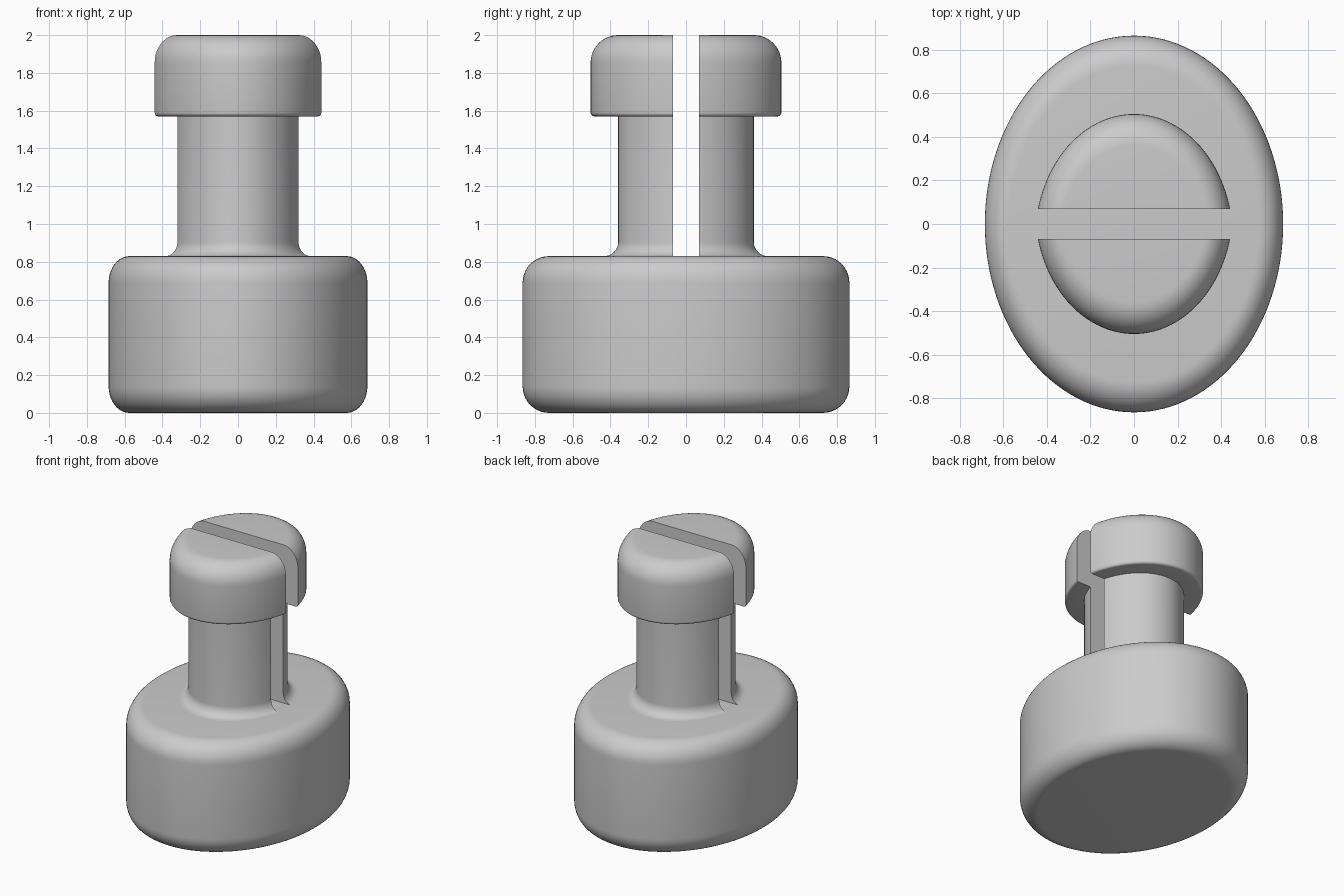
import bpy, bmesh, math
from mathutils import Vector

cube = bpy.data.objects.get("Cube")
if cube:
    bpy.data.objects.remove(cube, do_unlink=True)

SQUASH = 0.792      # width / depth of every oval section
SLOT = 0.07         # half width of the slot
SHIFT = 0.069       # each prong sits this much closer to the centre
SEGMENTS = 128

grey = bpy.data.materials.new("plain grey")
grey.use_nodes = True
grey.diffuse_color = (0.6, 0.6, 0.6, 1)
grey.node_tree.nodes["Principled BSDF"].inputs["Base Color"].default_value = (0.6, 0.6, 0.6, 1)


def arc(r, z, radius, start, end, steps=10):
    """Profile points (radius, height) along a fillet, angles in degrees."""
    angles = [math.radians(start + (end - start) * i / steps) for i in range(steps + 1)]
    return [(r + radius * math.cos(a), z + radius * math.sin(a)) for a in angles]


def revolve(profile):
    """Turn a profile around z and squash it into an oval solid."""
    bm = bmesh.new()
    verts = [bm.verts.new((0, r, z)) for r, z in profile]
    edges = [bm.edges.new(pair) for pair in zip(verts, verts[1:])]
    bmesh.ops.spin(bm, geom=verts + edges, axis=(0, 0, 1), cent=(0, 0, 0),
                   angle=math.tau, steps=SEGMENTS, use_duplicate=False)
    bmesh.ops.remove_doubles(bm, verts=bm.verts, dist=0.0005)
    bmesh.ops.scale(bm, vec=(SQUASH, 1, 1), verts=bm.verts)
    return bm


def finish(bm, name):
    bmesh.ops.recalc_face_normals(bm, faces=bm.faces)
    mesh = bpy.data.meshes.new(name)
    bm.to_mesh(mesh)
    bm.free()
    mesh.materials.append(grey)
    obj = bpy.data.objects.new(name, mesh)
    bpy.context.collection.objects.link(obj)
    bpy.ops.object.select_all(action="DESELECT")
    obj.select_set(True)
    bpy.context.view_layer.objects.active = obj
    bpy.ops.object.shade_smooth_by_angle(angle=math.radians(35))
    return obj


# Oval base with rounded rims
base_r, base_top, rim = 0.865, 0.83, 0.14
finish(revolve([(0, 0)]
               + arc(base_r - rim, rim, rim, -90, 0)
               + arc(base_r - rim, base_top - rim, rim, 0, 90)
               + [(0, base_top)]), "base")

# Split stem and head: one prong is cut from the oval solid, then mirrored
stem_r, flare = 0.428, 0.075
head_r, head_low, head_top, lip, dome = 0.574, 1.57, 2.0, 0.02, 0.145
bm = revolve([(0, base_top - 0.02), (stem_r + flare, base_top - 0.02)]
             + arc(stem_r + flare, base_top + flare, flare, 270, 180)
             + [(stem_r, head_low)]
             + arc(head_r - lip, head_low + lip, lip, -90, 0, 5)
             + arc(head_r - dome, head_top - dome, dome, 0, 90)
             + [(0, head_top)])
bmesh.ops.bisect_plane(bm, geom=bm.verts[:] + bm.edges[:] + bm.faces[:],
                       plane_co=(0, SLOT + SHIFT, 0), plane_no=(0, 1, 0),
                       clear_inner=True)
bmesh.ops.edgeloop_fill(bm, edges=[e for e in bm.edges if e.is_boundary])
bmesh.ops.translate(bm, vec=Vector((0, -SHIFT, 0)), verts=bm.verts)
prongs = finish(bm, "split_stem_and_head")
mirror = prongs.modifiers.new("Mirror", "MIRROR")
mirror.use_axis = (False, True, False)
mirror.use_mirror_merge = False
